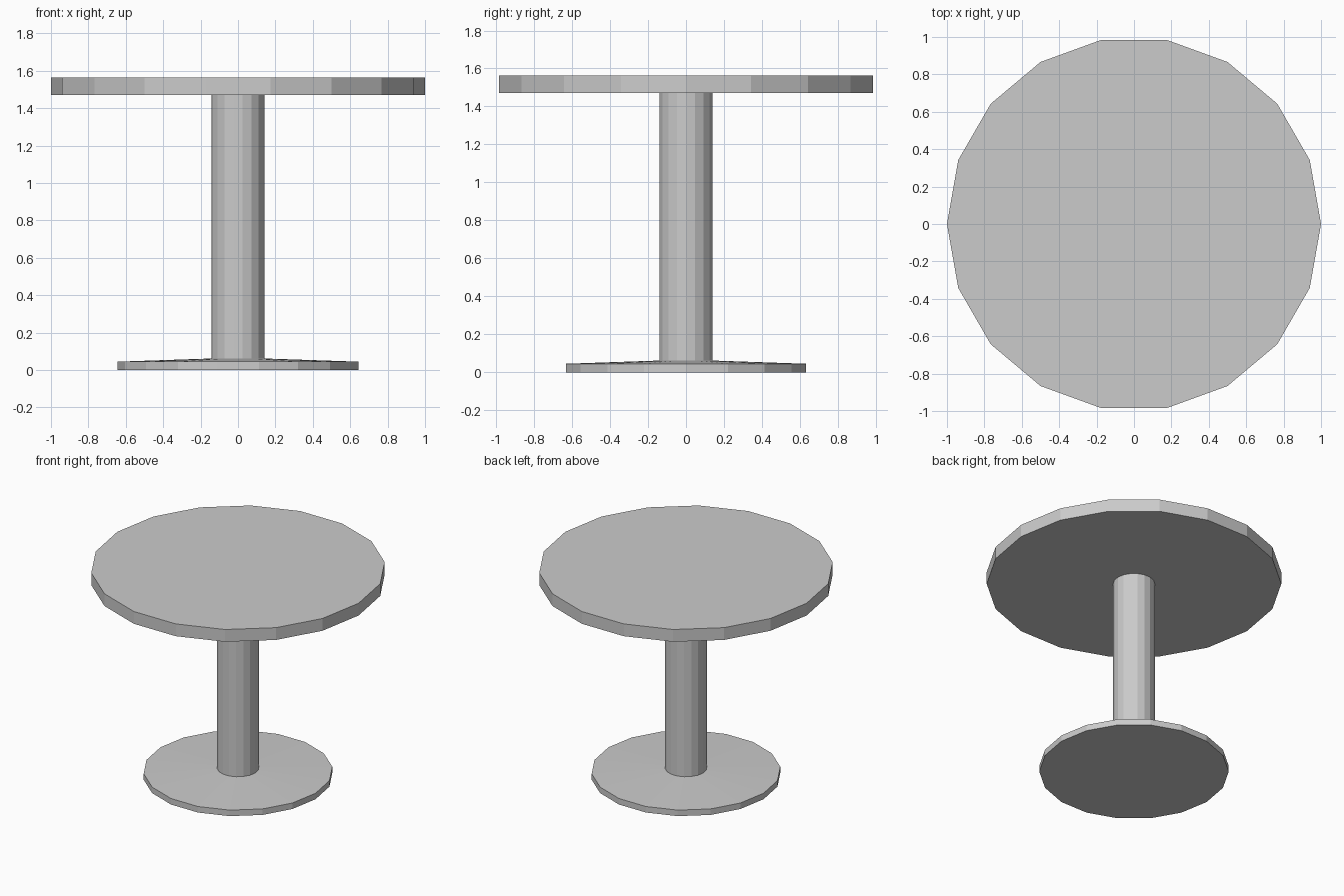
import bpy, bmesh
from math import cos, sin, tau

if "Cube" in bpy.data.objects:
    bpy.data.objects.remove(bpy.data.objects["Cube"])

SIDES = 18


def lathe(name, profile, cap_bottom=False, cap_top=False):
    """Turn an (radius, z) profile, bottom to top, into a flat-faced 18-sided part."""
    bm = bmesh.new()
    rings = [[bm.verts.new((r * cos(tau * i / SIDES), r * sin(tau * i / SIDES), z))
              for i in range(SIDES)] for r, z in profile]
    for low, high in zip(rings, rings[1:]):
        for i in range(SIDES):
            j = (i + 1) % SIDES
            bm.faces.new((low[i], low[j], high[j], high[i]))
    if cap_bottom:
        bm.faces.new(rings[0][::-1])
    if cap_top:
        bm.faces.new(rings[-1])
    mesh = bpy.data.meshes.new(name)
    bm.to_mesh(mesh)
    bm.free()
    obj = bpy.data.objects.new(name, mesh)
    bpy.context.collection.objects.link(obj)
    return obj


COLUMN_R = 0.142
BASE_TOP = 0.062
TOP_UNDERSIDE = 1.472

# Foot disc with a shallow slope rising to the column
lathe("base", [(0.643, 0), (0.643, 0.045), (COLUMN_R, BASE_TOP)], cap_bottom=True)

# Central column
lathe("column", [(COLUMN_R, BASE_TOP), (COLUMN_R, TOP_UNDERSIDE)])

# Round table top
lathe("table_top", [(1, TOP_UNDERSIDE), (1, 1.564)], cap_bottom=True, cap_top=True)
